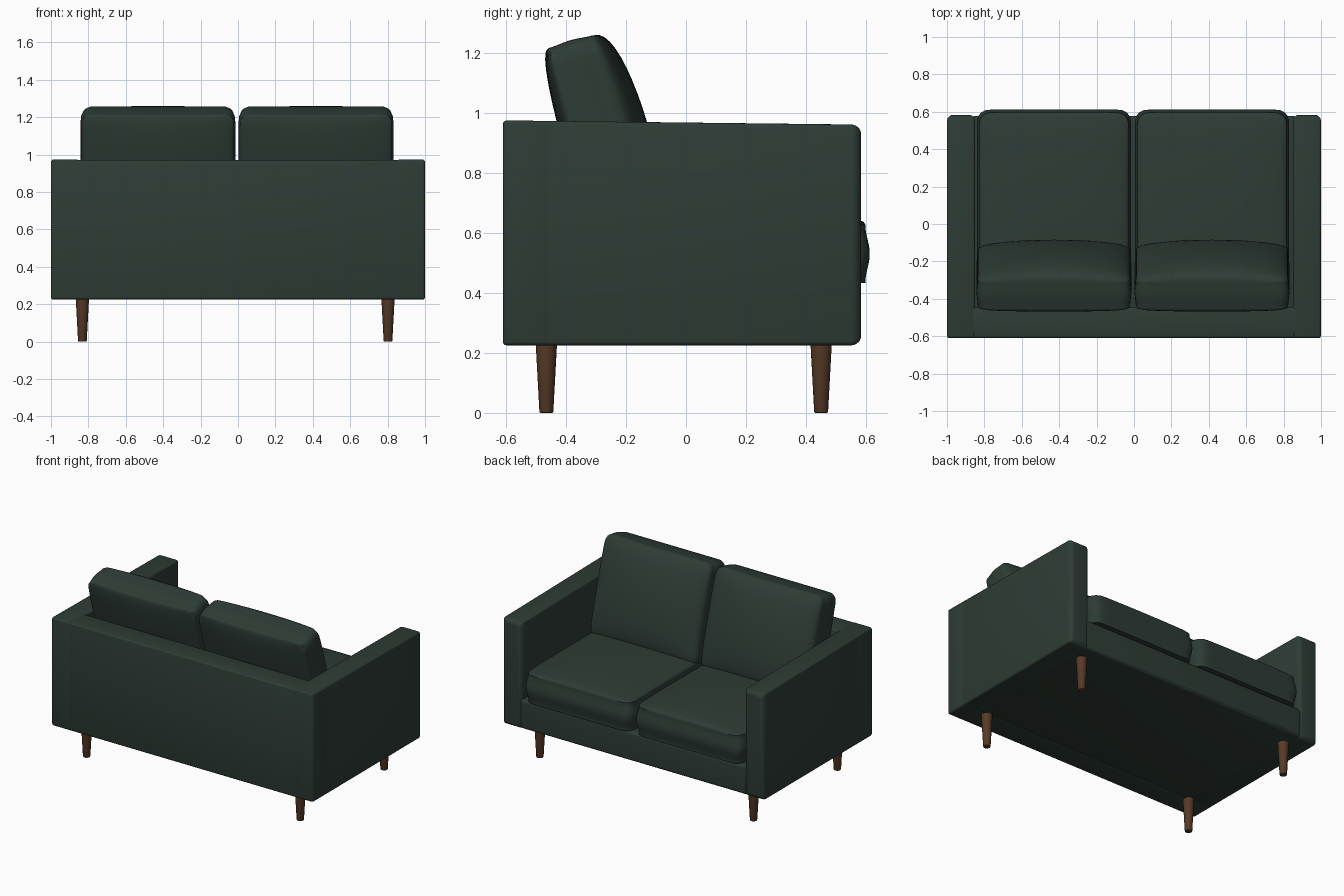
import bpy, bmesh, math
from mathutils import Vector, Matrix

if "Cube" in bpy.data.objects:
    bpy.data.objects.remove(bpy.data.objects["Cube"], do_unlink=True)


def make_material(name, colour):
    m = bpy.data.materials.new(name)
    m.use_nodes = True
    m.diffuse_color = (*colour, 1)
    bsdf = next(n for n in m.node_tree.nodes if n.type == 'BSDF_PRINCIPLED')
    bsdf.inputs["Base Color"].default_value = (*colour, 1)
    return m


FABRIC = make_material("dark_green_fabric", (0.027, 0.045, 0.036))
WOOD = make_material("brown_wood", (0.095, 0.042, 0.02))


def finish(name, bm, material, angle=40):
    bmesh.ops.recalc_face_normals(bm, faces=bm.faces)
    mesh = bpy.data.meshes.new(name)
    bm.to_mesh(mesh)
    bm.free()
    obj = bpy.data.objects.new(name, mesh)
    bpy.context.collection.objects.link(obj)
    mesh.materials.append(material)
    bpy.ops.object.select_all(action='DESELECT')
    obj.select_set(True)
    bpy.context.view_layer.objects.active = obj
    bpy.ops.object.shade_smooth_by_angle(angle=math.radians(angle))
    return obj


def panel(name, low, high, front=0.0, drop=0.0, edge=0.013):
    """Upholstered box; its front edges may be rounder and its top may fall forward."""
    low, high = Vector(low), Vector(high)
    bm = bmesh.new()
    bmesh.ops.create_cube(bm, size=1)
    for v in bm.verts:
        v.co = Vector((low[i] if v.co[i] < 0 else high[i] for i in range(3)))
    if front:
        at_front = [e for e in bm.edges if all(v.co.y > high.y - 0.001 for v in e.verts)]
        for v in bm.verts:
            if v.co.y > 0 and v.co.z > high.z - 0.001:
                v.co.z -= drop
        bmesh.ops.bevel(bm, geom=at_front, offset=front, segments=5, profile=0.5, affect='EDGES')
    sharp = [e for e in bm.edges if len(e.link_faces) == 2 and e.calc_face_angle() > 1.0]
    bmesh.ops.bevel(bm, geom=sharp, offset=edge, segments=3, profile=0.5, affect='EDGES')
    return finish(name, bm, FABRIC, 60)


def cushion(name, size, radius, top_crown, under_crown, power, side_bulge, place):
    """Rounded slab with domed top and underside, and a seam round its edges."""
    half = Vector(size) / 2
    bm = bmesh.new()
    bmesh.ops.create_cube(bm, size=2)
    bmesh.ops.subdivide_edges(bm, edges=bm.edges, cuts=19, use_grid_fill=True)
    for v in bm.verts:
        # Pack the rows closer near the edges
        u, w, h = (math.sin(c * math.pi / 2) for c in v.co)
        dome = max(0, (1 - u * u) * (1 - w * w)) ** power
        x, y = u * half.x, w * half.y
        # Round the outline corners
        inner = Vector((max(radius - half.x, min(half.x - radius, x)),
                        max(radius - half.y, min(half.y - radius, y))))
        off = Vector((x, y)) - inner
        if off.length > 0:
            off = off.normalized() * max(abs(off.x), abs(off.y))
        p = inner + off
        swell = 1 + side_bulge * (1 - h * h) / half.x
        z = v.co.z * half.z
        if v.co.z > 0.999:
            z += top_crown * dome
        elif v.co.z < -0.999:
            z -= under_crown * dome
        v.co = place @ Vector((p.x * swell, p.y * swell, z))
    return finish(name, bm, FABRIC, 40)


# Frame: base, back and two arms
panel("seat_base", (-0.87, -0.58, 0.228), (0.87, 0.578, 0.43), front=0.02)
panel("back_panel", (-1, -0.61, 0.225), (1, -0.445, 0.972))
for side, s in (("left", 1), ("right", -1)):
    xs = sorted((0.85 * s, s))
    panel(side + "_arm", (xs[0], -0.61, 0.225), (xs[1], 0.583, 0.974),
          front=0.032, drop=0.014)

# Cushions, one pair per seat
tilt = math.radians(16.1)
for side, cx in (("left", 0.417), ("right", -0.428)):
    cushion(side + "_seat_cushion", (0.8, 0.99, 0.195), 0.065, 0.04, 0.0, 0.4, 0.012,
            Matrix.Translation((cx, 0.102, 0.53)))
    # Local y runs up the cushion and local z points forward
    up = Vector((0, -math.sin(tilt), math.cos(tilt)))
    forward = Vector((0, math.cos(tilt), math.sin(tilt)))
    centre = Vector((cx, -0.219, 0.935)) - forward * 0.075
    place = Matrix((Vector((-1, 0, 0)), up, forward)).transposed().to_4x4()
    cushion(side + "_back_cushion", (0.815, 0.67, 0.15), 0.055, 0.095, 0.045, 0.4, 0.006,
            Matrix.Translation(centre) @ place)

# Turned tapered legs
for end, y in (("front", 0.45), ("back", -0.465)):
    for side, x in (("left", 0.802), ("right", -0.832)):
        bm = bmesh.new()
        bmesh.ops.create_cone(bm, cap_ends=True, segments=24, radius1=0.023, radius2=0.036,
                              depth=0.24, matrix=Matrix.Translation((x, y, 0.12)))
        rim = [e for e in bm.edges if all(v.co.z < 0.01 for v in e.verts)]
        bmesh.ops.bevel(bm, geom=rim, offset=0.004, segments=2, profile=0.5, affect='EDGES')
        finish(f"{end}_{side}_leg", bm, WOOD)
